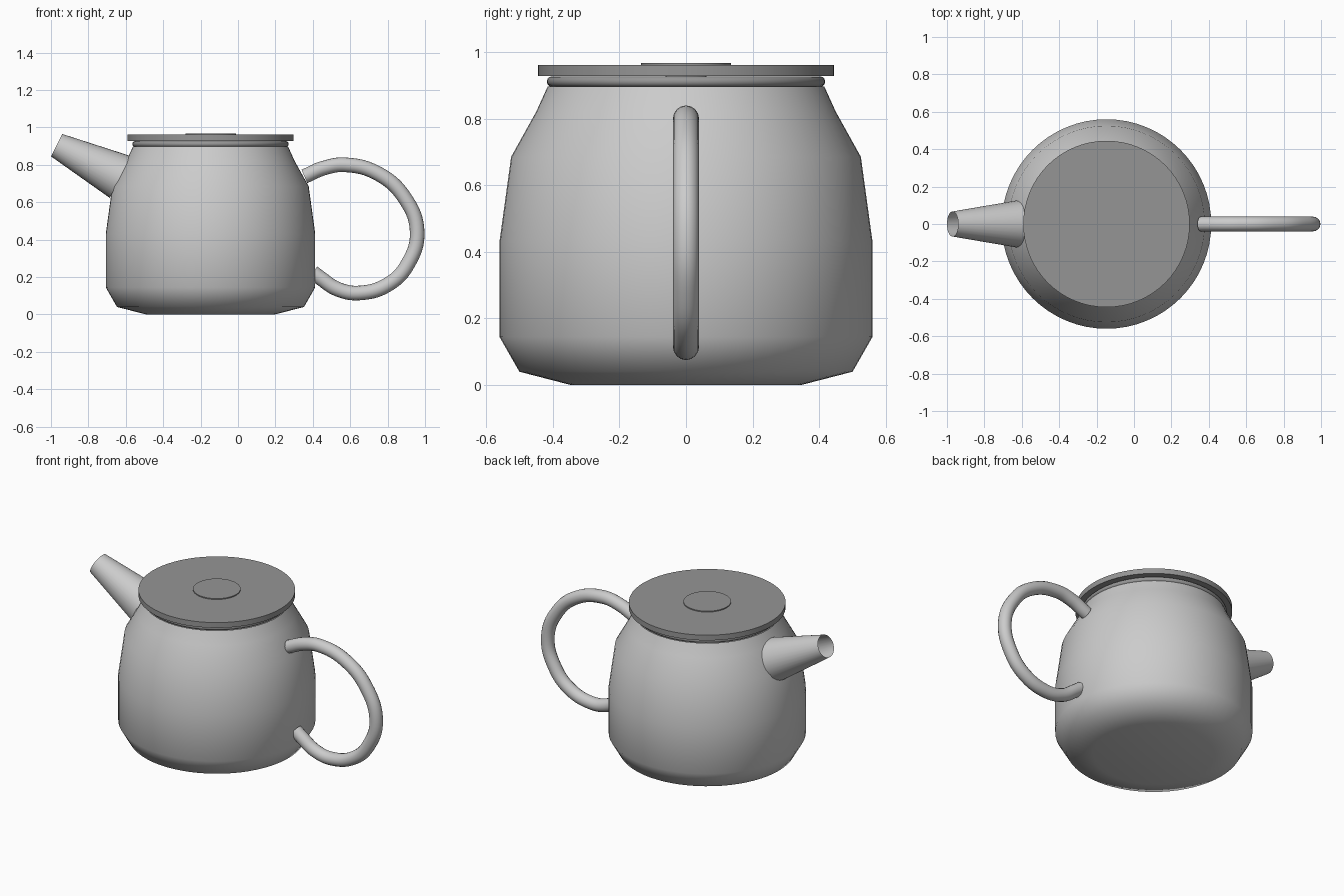
import bpy, math
from mathutils import Vector

if "Cube" in bpy.data.objects:
    bpy.data.objects.remove(bpy.data.objects["Cube"])

CX = -0.147  # axis of the pot body


def smooth(obj, angle=50):
    bpy.ops.object.select_all(action='DESELECT')
    obj.select_set(True)
    bpy.context.view_layer.objects.active = obj
    bpy.ops.object.shade_smooth_by_angle(angle=math.radians(angle))


def lathe(name, profile, n=64, cap_bottom=False, cap_top=False):
    """Revolve (radius, z) points around the local z axis."""
    verts = [(r * math.cos(2 * math.pi * i / n), r * math.sin(2 * math.pi * i / n), z)
             for r, z in profile for i in range(n)]
    faces = [(k * n + i, k * n + (i + 1) % n, (k + 1) * n + (i + 1) % n, (k + 1) * n + i)
             for k in range(len(profile) - 1) for i in range(n)]
    if cap_bottom:
        faces.append(tuple(reversed(range(n))))
    if cap_top:
        faces.append(tuple(range((len(profile) - 1) * n, len(profile) * n)))
    mesh = bpy.data.meshes.new(name)
    mesh.from_pydata(verts, [], faces)
    obj = bpy.data.objects.new(name, mesh)
    bpy.context.collection.objects.link(obj)
    obj.location.x = CX
    smooth(obj)
    return obj


# Pot body
lathe("pot_body", [(0.345, 0), (0.50, 0.04), (0.56, 0.145), (0.56, 0.43),
                   (0.525, 0.685), (0.45, 0.82), (0.415, 0.897)], cap_bottom=True)

# Lid, its knob plate and the rim ring below it
lid = lathe("lid", [(0.445, 0.928), (0.445, 0.961)], cap_bottom=True, cap_top=True)
knob = lathe("lid_knob", [(0.135, 0.955), (0.135, 0.967)], cap_bottom=True, cap_top=True)
bpy.ops.mesh.primitive_torus_add(location=(CX, 0, 0.911), major_radius=0.402,
                                 minor_radius=0.016, major_segments=64, minor_segments=12)
ring = bpy.context.object
ring.name = "rim_ring"
smooth(ring)

grey = bpy.data.materials.new("lid_grey")
grey.diffuse_color = (0.3, 0.3, 0.3, 1)
grey.use_nodes = True
grey.node_tree.nodes["Principled BSDF"].inputs["Base Color"].default_value = grey.diffuse_color
for part in (lid, knob, ring):
    part.data.materials.append(grey)

# Spout: open tapered tube
base, tip = Vector((-0.63, 0, 0.735)), Vector((-0.97, 0, 0.905))
spout = lathe("spout", [(0.125, 0), (0.067, (tip - base).length)], n=32)
spout.location = base
spout.rotation_euler = (tip - base).to_track_quat('Z', 'Y').to_euler()

# Handle: round tube along a smooth path
path = [(0.355, 0.738), (0.46, 0.783), (0.57, 0.80), (0.75, 0.752), (0.89, 0.625),
        (0.958, 0.44), (0.908, 0.27), (0.81, 0.165), (0.655, 0.115),
        (0.535, 0.134), (0.44, 0.195), (0.40, 0.225)]
curve = bpy.data.curves.new("handle", 'CURVE')
curve.dimensions = '3D'
curve.bevel_depth = 0.039
curve.bevel_resolution = 6
curve.use_fill_caps = True
spline = curve.splines.new('BEZIER')
spline.resolution_u = 8
spline.bezier_points.add(len(path) - 1)
for point, (x, z) in zip(spline.bezier_points, path):
    point.co = (x, 0, z)
    point.handle_left_type = point.handle_right_type = 'AUTO'
handle = bpy.data.objects.new("handle", curve)
bpy.context.collection.objects.link(handle)
bpy.ops.object.select_all(action='DESELECT')
handle.select_set(True)
bpy.context.view_layer.objects.active = handle
bpy.ops.object.convert(target='MESH')
smooth(bpy.context.object)
